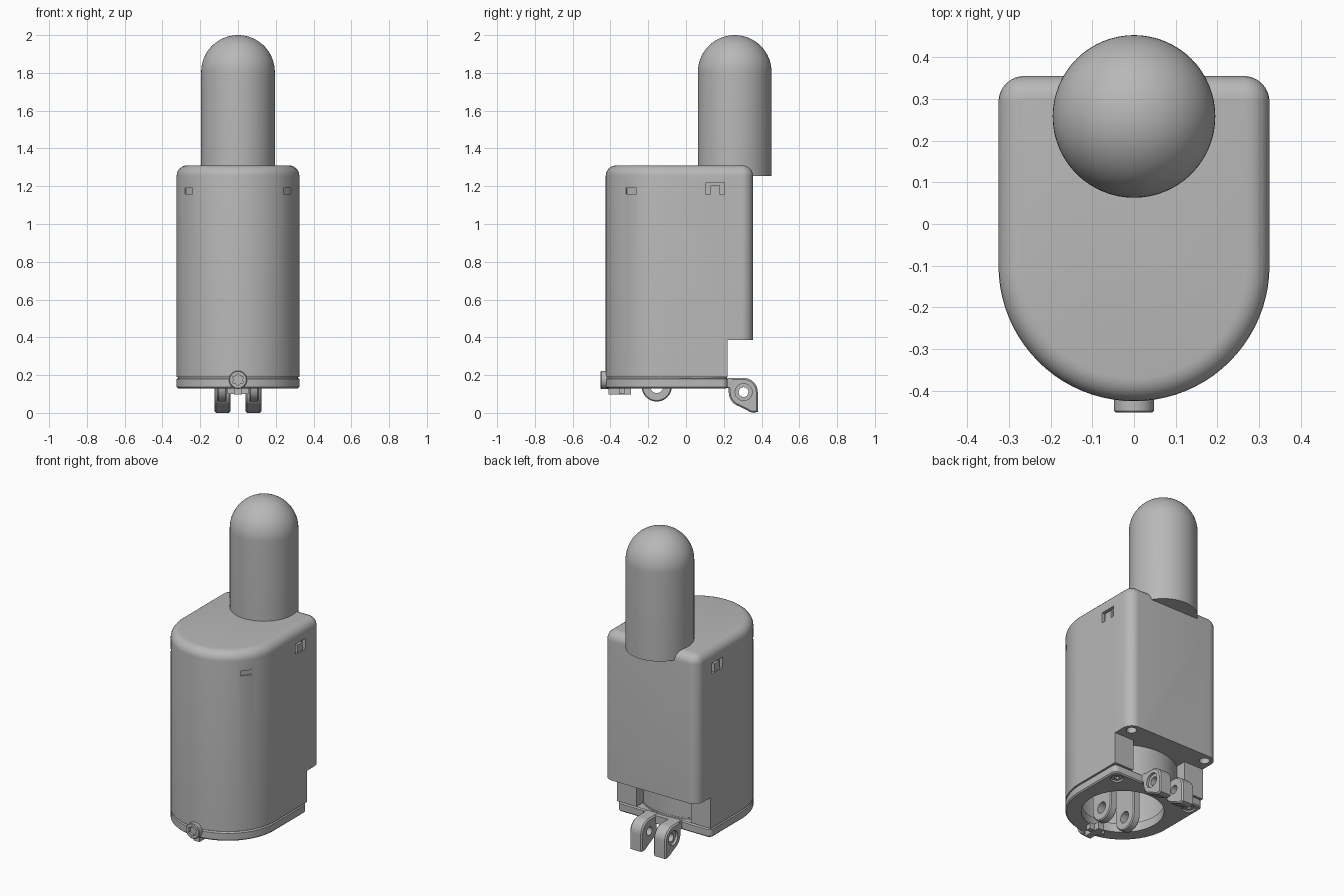
import bpy, bmesh
from math import sin, cos, pi, radians

if "Cube" in bpy.data.objects:
    bpy.data.objects.remove(bpy.data.objects["Cube"])

grey = bpy.data.materials.new("plain_grey")
grey.use_nodes = True
colour = (0.48, 0.48, 0.48, 1)
grey.diffuse_color = colour
grey.node_tree.nodes["Principled BSDF"].inputs["Base Color"].default_value = colour


def arc(cx, cy, r, start=0, end=360, n=48):
    """Points along an arc; a full circle leaves out the repeated end."""
    steps = n if end - start == 360 else n + 1
    angles = [radians(start + (end - start) * i / n) for i in range(steps)]
    return [(cx + r * cos(a), cy + r * sin(a)) for a in angles]


def rect(x0, y0, x1, y1):
    return [(x0, y0), (x1, y0), (x1, y1), (x0, y1)]


def prism(name, pts, axis, lo, hi, bevel=0, ends="both", segments=1):
    """Extrude a profile along an axis, optionally rounding its end rims."""
    place = {"x": lambda a, b, c: (c, a, b),
             "y": lambda a, b, c: (a, c, b),
             "z": lambda a, b, c: (a, b, c)}[axis]
    bm = bmesh.new()
    rings = [[bm.verts.new(place(a, b, c)) for a, b in pts] for c in (lo, hi)]
    caps = [bm.faces.new(ring) for ring in rings]
    for i in range(len(pts)):
        j = (i + 1) % len(pts)
        bm.faces.new((rings[0][i], rings[0][j], rings[1][j], rings[1][i]))
    bmesh.ops.recalc_face_normals(bm, faces=bm.faces)
    if bevel:
        rims = caps if ends == "both" else caps[1:]
        edges = [e for face in rims for e in face.edges]
        bmesh.ops.bevel(bm, geom=edges, offset=bevel, segments=segments,
                        profile=0.5, affect="EDGES")
    mesh = bpy.data.meshes.new(name)
    bm.to_mesh(mesh)
    bm.free()
    mesh.materials.append(grey)
    obj = bpy.data.objects.new(name, mesh)
    bpy.context.collection.objects.link(obj)
    return obj


def activate(obj):
    bpy.ops.object.select_all(action="DESELECT")
    obj.select_set(True)
    bpy.context.view_layer.objects.active = obj


def combine(obj, tool, operation="DIFFERENCE"):
    """Apply a boolean and remove the tool."""
    mod = obj.modifiers.new("cut", "BOOLEAN")
    mod.operation = operation
    mod.solver = "EXACT"
    mod.object = tool
    activate(obj)
    bpy.ops.object.modifier_apply(modifier=mod.name)
    bpy.data.objects.remove(tool)


def cut(obj, pts, axis, lo, hi):
    combine(obj, prism("cutter", pts, axis, lo, hi))


W, FRONT, STEP, BACK = 0.325, -0.1, 0.22, 0.355
front_arc = arc(0, FRONT, W, 180, 360, 40)

# Housing: round front, square back with soft corners and soft top rim
R = 0.062
outline = (front_arc + arc(W - R, BACK - R, R, 0, 90, 8)
           + arc(R - W, BACK - R, R, 90, 180, 8))
body = prism("housing", outline, "z", 0.19, 1.31, 0.055, "top", 6)

# Step below the back, side posts and round inner wall
cut(body, rect(-1, STEP, 1, 1), "z", 0, 0.385)
cut(body, rect(-0.19, 0, 0.19, 1), "z", 0, 0.385)
combine(body, prism("inner_wall", arc(0, FRONT, 0.315), "z", 0.19, 0.45), "UNION")
cut(body, arc(0, FRONT, 0.26), "z", 0.1, 0.5)

for s in (-1, 1):
    # Screw holes under the overhang
    cut(body, arc(s * 0.27, 0.3, 0.03, n=20), "z", 0.3, 0.5)
    # Side latch windows
    cut(body, rect(0.105, 1.155, 0.205, 1.22), "x",
        *sorted((s * 0.305, s * 0.4)))
    tab = prism("latch_tab", rect(0.13, 1.155, 0.18, 1.205), "x",
                *sorted((s * 0.3, s * 0.322)))
    tab.name = "latch_tab_left" if s > 0 else "latch_tab_right"
    # Shallow latch marks on the round front
    a = radians(-36)
    u, v = (cos(a), sin(a)), (-sin(a), cos(a))
    mark = [(s * (r * u[0] + t * v[0]), FRONT + r * u[1] + t * v[1])
            for r, t in rect(0.315, -0.035, 0.4, 0.035)]
    cut(body, mark, "z", 1.16, 1.19)

# Base lid with round opening and countersunk screws
lid_outline = front_arc + arc(W - 0.03, STEP - 0.03, 0.03, 0, 90, 5) \
    + arc(0.03 - W, STEP - 0.03, 0.03, 90, 180, 5)
lid = prism("base_lid", lid_outline, "z", 0.13, 0.186, 0.007)
cut(lid, arc(0, FRONT, 0.235), "z", 0, 0.4)
prism("seam", arc(0, FRONT, W - 0.008), "z", 0.18, 0.195)
seam = bpy.data.objects["seam"]
cut(seam, arc(0, FRONT, 0.25), "z", 0, 0.4)
for s, side in ((-1, "right"), (1, "left")):
    cut(lid, arc(s * 0.265, 0.165, 0.038, n=24), "z", 0, 0.165)
    screw = prism("lid_screw_" + side, arc(s * 0.265, 0.165, 0.031, n=24),
                  "z", 0.136, 0.17)
    cut(screw, arc(s * 0.265, 0.165, 0.015, n=6), "z", 0, 0.15)

# Back hinge: bridge and two hooked lugs
prism("hinge_bridge", rect(-0.125, 0.15, 0.125, 0.245), "z", 0.135, 0.184)
lug = ([(0.2, 0.185), (0.2, 0.135), (0.226, 0.13)]
       + arc(0.305, 0.11, 0.079, 180, 250, 8)
       + [(0.315, 0.018), (0.34, 0.004), (0.36, 0), (0.38, 0.006)]
       + arc(0.305, 0.11, 0.075, 0, 90, 10))
for s, side in ((-1, "right"), (1, "left")):
    hinge = prism("hinge_lug_" + side, lug, "x",
                  *sorted((s * 0.04, s * 0.125)), 0.008)
    cut(hinge, arc(0.305, 0.11, 0.026, n=24), "x", -1, 1)
    cut(hinge, arc(0.305, 0.11, 0.045, n=24), "x",
        *sorted((s * 0.11, s * 0.2)))

# Inner pivot arms hanging inside the opening
arm = [(-0.235, 0.52)] + arc(-0.155, 0.14, 0.08, 180, 360, 20) + [(-0.075, 0.52)]
for s, side in ((-1, "right"), (1, "left")):
    pivot = prism("pivot_arm_" + side, arm, "x",
                  *sorted((s * 0.06, s * 0.11)), 0.006)
    cut(pivot, arc(-0.155, 0.14, 0.035, n=24), "x", -1, 1)

# Front foot under the lid
prism("foot_bar", rect(-0.02, -0.41, 0.02, -0.29), "z", 0.097, 0.14)
prism("foot_cross", rect(-0.055, -0.355, 0.055, -0.325), "z", 0.1, 0.14)

# Front screw with a six-lobed socket
screw = prism("front_screw", arc(0, 0.175, 0.048, n=32), "y", -0.452, -0.39, 0.004)
star = [((0.032 if i % 2 else 0.023) * cos(i * pi / 6),
         0.175 + (0.032 if i % 2 else 0.023) * sin(i * pi / 6)) for i in range(12)]
cut(screw, star, "y", -0.5, -0.435)

# Domed plunger, made by spinning its profile
bm = bmesh.new()
CY, r, base, dome = 0.258, 0.195, 1.255, 1.805
profile = [(0, base), (r, base)] + arc(0, dome, r, 0, 90, 16)
verts = [bm.verts.new((max(x, 0), CY, z)) for x, z in profile]
edges = [bm.edges.new(pair) for pair in zip(verts, verts[1:])]
bmesh.ops.spin(bm, geom=verts + edges, cent=(0, CY, 0), axis=(0, 0, 1),
               angle=2 * pi, steps=64)
bmesh.ops.remove_doubles(bm, verts=bm.verts, dist=0.0005)
bmesh.ops.recalc_face_normals(bm, faces=bm.faces)
mesh = bpy.data.meshes.new("plunger")
bm.to_mesh(mesh)
bm.free()
mesh.materials.append(grey)
bpy.context.collection.objects.link(bpy.data.objects.new("plunger", mesh))

# Smooth curved faces, keep sharp edges
for obj in bpy.context.collection.objects:
    if obj.type == "MESH":
        activate(obj)
        bpy.ops.object.shade_smooth_by_angle(angle=radians(30))
